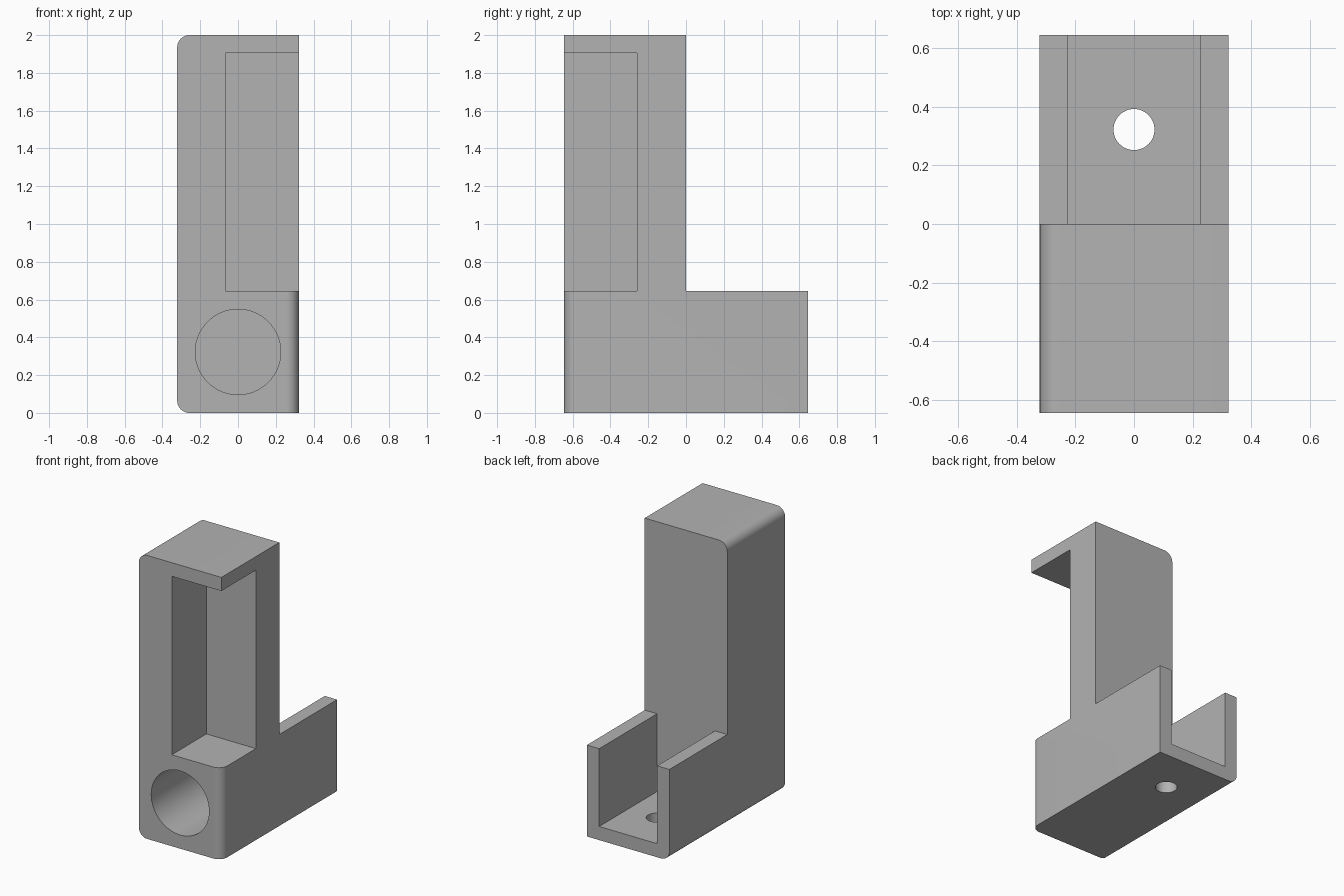
import bpy
import bmesh
from mathutils import Matrix, Vector

cube = bpy.data.objects.get("Cube")
if cube:
    bpy.data.objects.remove(cube, do_unlink=True)

HALF_W = 0.322    # half width of the bracket
HALF_D = 0.645    # half depth of the base
BASE_H = 0.645    # height of the base
HEIGHT = 2.0
WALL = 0.096      # common wall thickness
FILLET = 0.065
INNER = HALF_W - WALL
MID_Z = BASE_H / 2
BIG = 0.2         # overshoot for cutters

grey = bpy.data.materials.new("plain_grey")
grey.use_nodes = True
grey.diffuse_color = (0.45, 0.45, 0.45, 1)
grey.node_tree.nodes["Principled BSDF"].inputs["Base Color"].default_value = (0.45, 0.45, 0.45, 1)


def add_object(name, bm):
    bmesh.ops.recalc_face_normals(bm, faces=bm.faces)
    mesh = bpy.data.meshes.new(name)
    bm.to_mesh(mesh)
    bm.free()
    mesh.materials.append(grey)
    obj = bpy.data.objects.new(name, mesh)
    bpy.context.collection.objects.link(obj)
    return obj


def box(name, low, high):
    low, high = Vector(low), Vector(high)
    bm = bmesh.new()
    bmesh.ops.create_cube(bm, size=1)
    bmesh.ops.scale(bm, vec=high - low, verts=bm.verts)
    bmesh.ops.translate(bm, vec=(low + high) / 2, verts=bm.verts)
    return add_object(name, bm)


def cylinder(name, radius, length, centre, axis, sides):
    bm = bmesh.new()
    turn = Vector((0, 0, 1)).rotation_difference(Vector(axis)).to_matrix().to_4x4()
    bmesh.ops.create_cone(bm, cap_ends=True, segments=sides, radius1=radius, radius2=radius,
                          depth=length, matrix=Matrix.Translation(centre) @ turn)
    return add_object(name, bm)


def cut(target, cutter):
    mod = target.modifiers.new("cut", "BOOLEAN")
    mod.operation = "DIFFERENCE"
    mod.solver = "EXACT"
    mod.object = cutter
    graph = bpy.context.evaluated_depsgraph_get()
    result = bpy.data.meshes.new_from_object(target.evaluated_get(graph))
    target.modifiers.clear()
    target.data = result
    bpy.data.objects.remove(cutter, do_unlink=True)


# L-shaped body: side profile extruded across the width
profile = [(-HALF_D, 0), (HALF_D, 0), (HALF_D, BASE_H), (0, BASE_H), (0, HEIGHT), (-HALF_D, HEIGHT)]
bm = bmesh.new()
side = bm.faces.new([bm.verts.new((-HALF_W, y, z)) for y, z in profile])
extruded = bmesh.ops.extrude_face_region(bm, geom=[side])
moved = [v for v in extruded["geom"] if isinstance(v, bmesh.types.BMVert)]
bmesh.ops.translate(bm, vec=(2 * HALF_W, 0, 0), verts=moved)
body = add_object("bracket_body", bm)

# Corner pocket in the tower, open to the front and one side
cut(body, box("pocket_cutter", (-0.065, -HALF_D - BIG, BASE_H),
              (HALF_W + BIG, -0.26, HEIGHT - WALL)))

# Rounded edges: top and bottom of one side, and the front corner of the base
bm = bmesh.new()
bm.from_mesh(body.data)
bmesh.ops.remove_doubles(bm, verts=bm.verts, dist=0.0001)


def is_rounded(edge):
    a, b = (v.co for v in edge.verts)
    mid = (a + b) / 2
    along_y = abs(a.x - b.x) + abs(a.z - b.z) < 0.001
    along_z = abs(a.x - b.x) + abs(a.y - b.y) < 0.001
    outer_side = along_y and mid.x < -HALF_W + 0.01 and (mid.z < 0.01 or mid.z > HEIGHT - 0.01)
    front_corner = along_z and mid.x > HALF_W - 0.01 and mid.y < -HALF_D + 0.01 and mid.z < BASE_H
    return outer_side or front_corner


bmesh.ops.bevel(bm, geom=[e for e in bm.edges if is_rounded(e)], offset=FILLET,
                segments=10, profile=0.5, affect="EDGES")
bm.to_mesh(body.data)
bm.free()

# Channel in the rear of the base, open above and behind
cut(body, box("channel_cutter", (-INNER, 0, WALL), (INNER, HALF_D + BIG, BASE_H + BIG)))

# Blind bore in the front, leaving a wall before the channel
bore_start, bore_end = -HALF_D - BIG, -WALL
cut(body, cylinder("bore_cutter", INNER, bore_end - bore_start,
                   (0, (bore_start + bore_end) / 2, MID_Z), (0, 1, 0), 64))

# Screw hole through the channel floor
cut(body, cylinder("screw_cutter", 0.07, 0.4, (0, HALF_D / 2, 0), (0, 0, 1), 48))

bpy.ops.object.select_all(action="DESELECT")
body.select_set(True)
bpy.context.view_layer.objects.active = body
bpy.ops.object.shade_smooth_by_angle(angle=0.6)
